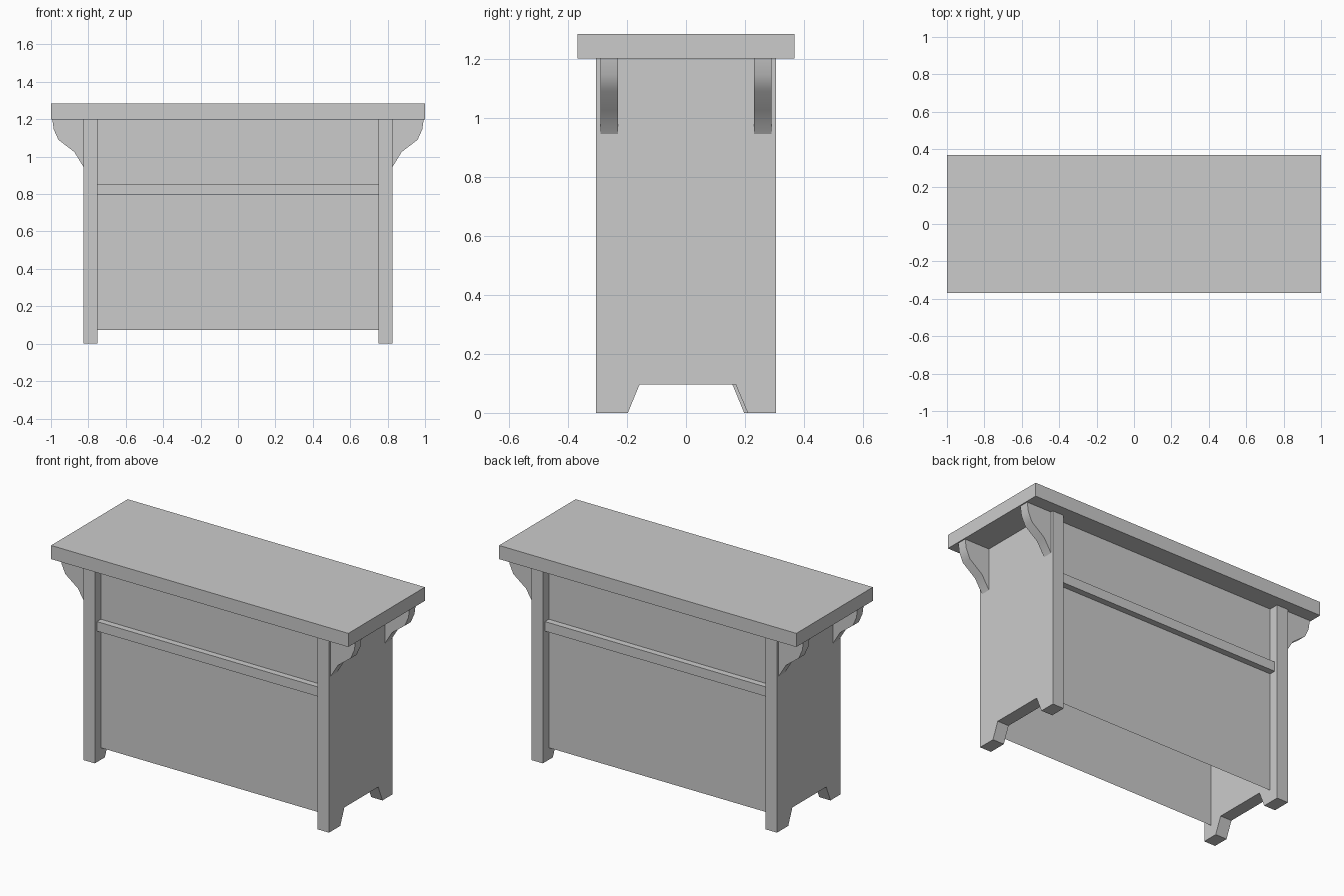
import bpy
import bmesh
import math
from mathutils import Matrix, Vector

cube = bpy.data.objects.get("Cube")
if cube:
    bpy.data.objects.remove(cube, do_unlink=True)

grey = bpy.data.materials.new("plain grey")
grey.use_nodes = True
colour = (0.6, 0.6, 0.6, 1)
grey.diffuse_color = colour
grey.node_tree.nodes["Principled BSDF"].inputs["Base Color"].default_value = colour

LEG_IN, LEG_OUT, LEG_Y = 0.75, 0.826, 0.305
TOP_Z = 1.2
HALF_TURN = Matrix.Rotation(math.pi, 4, "Z")


def extrude(name, outline, shift, turned=False):
    """Build a part from a planar outline, thickened along shift if given."""
    bm = bmesh.new()
    face = bm.faces.new([bm.verts.new(p) for p in outline])
    if shift:
        grown = bmesh.ops.extrude_face_region(bm, geom=[face], use_keep_orig=True)
        moved = [v for v in grown["geom"] if isinstance(v, bmesh.types.BMVert)]
        bmesh.ops.translate(bm, verts=moved, vec=Vector(shift))
        bmesh.ops.recalc_face_normals(bm, faces=bm.faces)
    if turned:
        bmesh.ops.transform(bm, matrix=HALF_TURN, verts=bm.verts)
    mesh = bpy.data.meshes.new(name)
    bm.to_mesh(mesh)
    bm.free()
    mesh.materials.append(grey)
    obj = bpy.data.objects.new(name, mesh)
    bpy.context.collection.objects.link(obj)
    return obj


def upright(half, y, z0, z1):
    """Rectangle facing the front."""
    return [(-half, y, z0), (half, y, z0), (half, y, z1), (-half, y, z1)]


# Worktop
extrude("worktop", upright(1, -0.368, TOP_Z, 1.283), (0, 0.736, 0))

# Side panel with a tapered foot cutout
side_profile = [(-LEG_Y, 0), (-0.197, 0), (-0.157, 0.097), (0.168, 0.097),
                (0.209, 0), (LEG_Y, 0), (LEG_Y, TOP_Z), (-LEG_Y, TOP_Z)]
# Curved bracket under the worktop overhang
bracket_profile = [(LEG_OUT, TOP_Z), (0.993, TOP_Z), (0.985, 1.145), (0.96, 1.09),
                   (0.875, 1.025), (LEG_OUT, 0.945)]

for side, turned in (("left", False), ("right", True)):
    extrude(side + "_side_panel", [(LEG_IN, y, z) for y, z in side_profile],
            (LEG_OUT - LEG_IN, 0, 0), turned)
    for end, y in (("a", -0.289), ("b", 0.231)):
        bracket = extrude(f"{side}_bracket_{end}",
                          [(x, y, z) for x, z in bracket_profile],
                          (0, 0.058, 0), turned)
        bpy.ops.object.select_all(action="DESELECT")
        bracket.select_set(True)
        bpy.context.view_layer.objects.active = bracket
        bpy.ops.object.shade_smooth_by_angle(angle=math.radians(35))

# Thin front and back panels, each with a rail
for end, turned in (("front", False), ("back", True)):
    extrude(end + "_panel", upright(LEG_IN, -0.247, 0.073, TOP_Z), None, turned)
    extrude(end + "_rail", upright(LEG_IN, -0.285, 0.797, 0.855), (0, 0.038, 0), turned)
